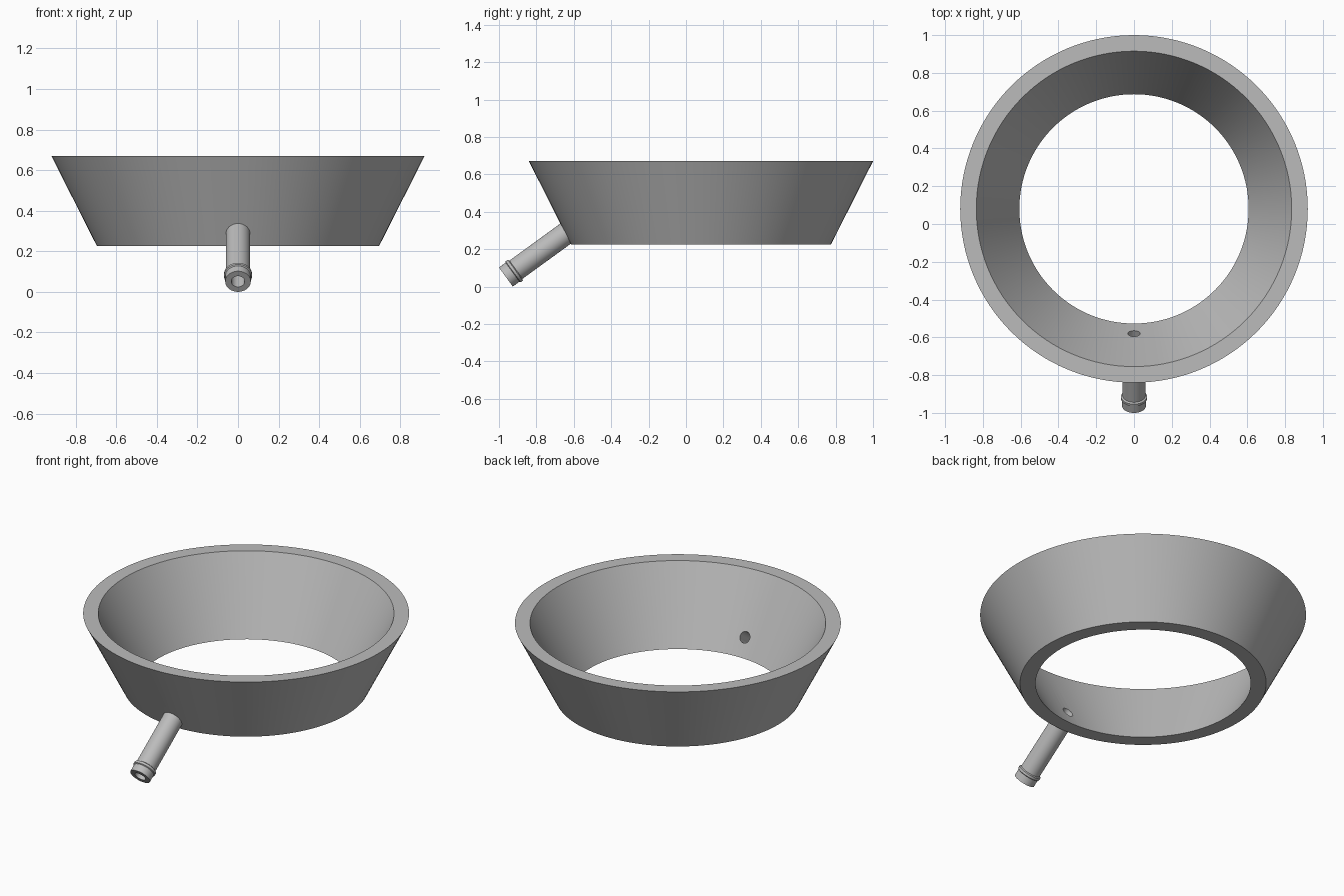
import bpy, bmesh, math
from mathutils import Matrix, Vector

cube = bpy.data.objects.get("Cube")
if cube:
    bpy.data.objects.remove(cube, do_unlink=True)

grey = bpy.data.materials.new("plain grey")
grey.use_nodes = True
grey.diffuse_color = (0.5, 0.5, 0.5, 1)
grey.node_tree.nodes["Principled BSDF"].inputs["Base Color"].default_value = (0.5, 0.5, 0.5, 1)


def lathe(name, profile, steps, matrix):
    """Turn a closed (radius, height) outline around the local z axis."""
    bm = bmesh.new()
    verts = [bm.verts.new((r, 0, z)) for r, z in profile]
    edges = [bm.edges.new((v, verts[(i + 1) % len(verts)])) for i, v in enumerate(verts)]
    bmesh.ops.spin(bm, geom=verts + edges, cent=(0, 0, 0), axis=(0, 0, 1),
                   angle=math.tau, steps=steps, use_duplicate=False)
    bmesh.ops.remove_doubles(bm, verts=bm.verts, dist=1e-5)
    bmesh.ops.recalc_face_normals(bm, faces=bm.faces)
    bm.transform(matrix)
    return add_object(name, bm)


def add_object(name, bm):
    mesh = bpy.data.meshes.new(name)
    bm.to_mesh(mesh)
    bm.free()
    mesh.materials.append(grey)
    obj = bpy.data.objects.new(name, mesh)
    bpy.context.collection.objects.link(obj)
    return obj


def activate(obj):
    bpy.ops.object.select_all(action='DESELECT')
    obj.select_set(True)
    bpy.context.view_layer.objects.active = obj


# Flared ring
BOTTOM, TOP = 0.225, 0.67
ring = lathe("flared_ring",
             [(0.607, BOTTOM), (0.695, BOTTOM), (0.92, TOP), (0.835, TOP)],
             128, Matrix.Translation((0, 0.08, 0)))

# Hose spout, sloping down and forward from the wall
PIPE, BORE, COLLAR = 0.06, 0.033, 0.069
axis = Matrix.Translation((0, -0.963, 0.051)) @ Matrix.Rotation(math.radians(-54), 4, 'X')
spout = lathe("spout",
              [(BORE, 0), (0.063, 0), (0.063, 0.044), (COLLAR, 0.048), (COLLAR, 0.062),
               (PIPE, 0.067), (PIPE, 0.435), (BORE, 0.435)], 48, axis)

# Bore through the ring wall
bm = bmesh.new()
bmesh.ops.create_cone(bm, cap_ends=True, segments=48, radius1=BORE, radius2=BORE, depth=0.3,
                      matrix=axis @ Matrix.Translation((0, 0, 0.45)))
cutter = add_object("bore_cutter", bm)
cutter.hide_render = True
cut = ring.modifiers.new("bore", 'BOOLEAN')
cut.operation = 'DIFFERENCE'
cut.solver = 'EXACT'
cut.object = cutter
activate(ring)
bpy.ops.object.modifier_apply(modifier=cut.name)
bpy.data.objects.remove(cutter, do_unlink=True)

for part in (ring, spout):
    activate(part)
    bpy.ops.object.shade_smooth_by_angle(angle=math.radians(30))
